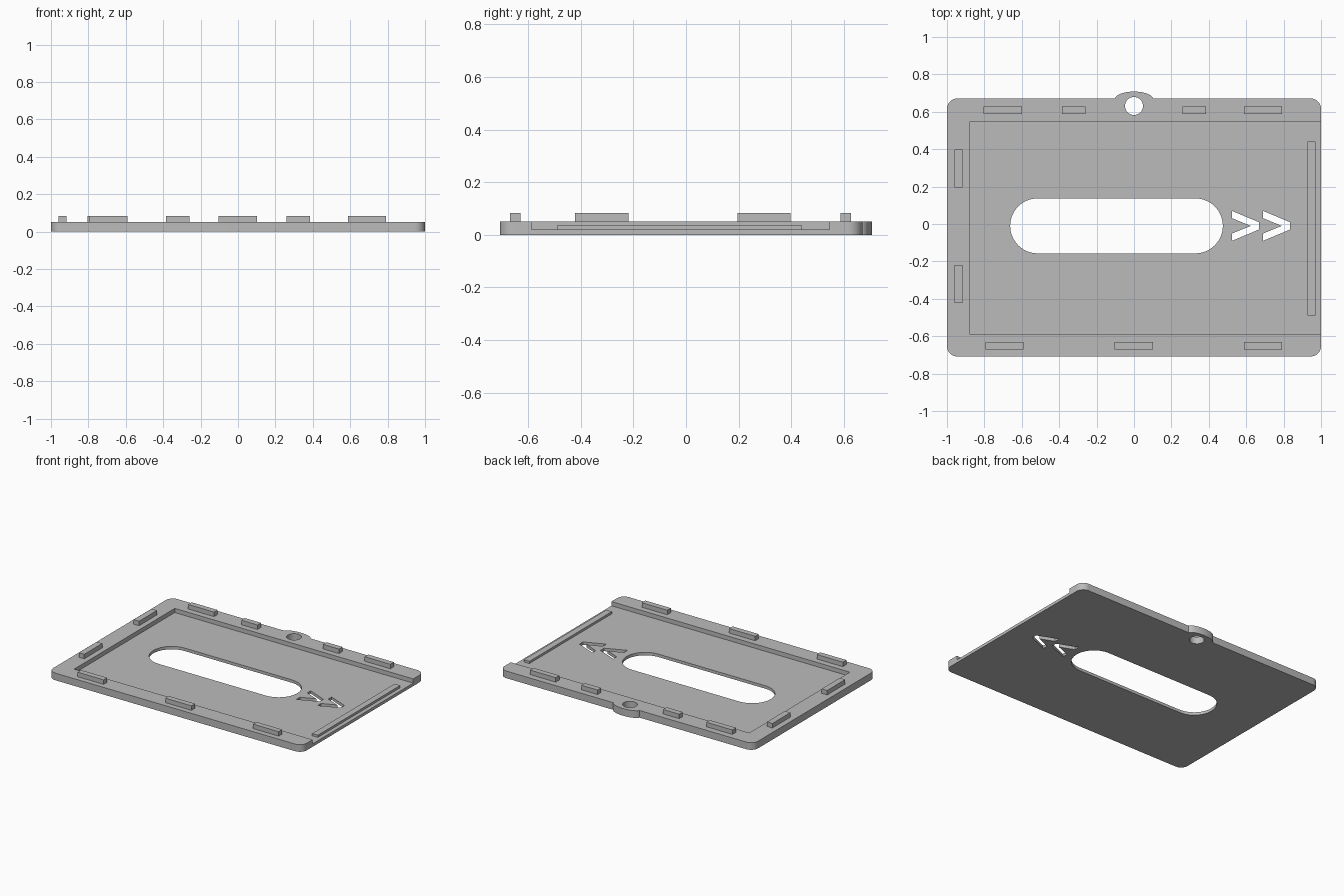
import bpy, bmesh
from math import sin, cos, pi, radians

cube = bpy.data.objects.get("Cube")
if cube:
    bpy.data.objects.remove(cube, do_unlink=True)

grey = bpy.data.materials.new("plain grey")
grey.use_nodes = True
grey.diffuse_color = (0.5, 0.5, 0.5, 1)
grey.node_tree.nodes["Principled BSDF"].inputs["Base Color"].default_value = grey.diffuse_color

FLOOR, TOP, PEG_TOP = 0.021, 0.051, 0.083


def arc(cx, cy, rx, ry, start, end, n):
    """Points along an elliptical arc, angles in degrees."""
    angles = [radians(start + (end - start) * i / n) for i in range(n + 1)]
    return [(cx + rx * cos(a), cy + ry * sin(a)) for a in angles]


def prism(name, outline, z0, z1):
    """Extrude a counter-clockwise outline from z0 to z1."""
    bm = bmesh.new()
    low = [bm.verts.new((x, y, z0)) for x, y in outline]
    high = [bm.verts.new((x, y, z1)) for x, y in outline]
    bm.faces.new(low[::-1])
    bm.faces.new(high)
    for i in range(len(low)):
        j = (i + 1) % len(low)
        bm.faces.new((low[i], low[j], high[j], high[i]))
    bmesh.ops.recalc_face_normals(bm, faces=bm.faces[:])
    mesh = bpy.data.meshes.new(name)
    bm.to_mesh(mesh)
    bm.free()
    mesh.materials.append(grey)
    obj = bpy.data.objects.new(name, mesh)
    bpy.context.collection.objects.link(obj)
    return obj


def block(name, x0, x1, y0, y1, z0, z1):
    return prism(name, [(x0, y0), (x1, y0), (x1, y1), (x0, y1)], z0, z1)


# Plate outline: rounded rectangle with a hanging tab on the back edge
back, front, r = 0.671, -0.708, 0.055
outline = (arc(-1 + r, front + r, r, r, 180, 270, 10)
           + arc(1 - r, front + r, r, r, 270, 360, 10)
           + arc(1 - r, back - r, r, r, 0, 90, 10)
           + arc(0, 0.665, 0.104, 0.043, 8, 172, 28)
           + arc(-1 + r, back - r, r, r, 90, 180, 10))
plate = prism("base_plate", outline, 0, TOP)

# Cutters: card pocket open on the +x side, thumb slot, hanging hole, arrows
cutters = [block("pocket_cutter", -0.88, 1.1, -0.588, 0.545, FLOOR, 0.2)]
h = 0.147
slot = arc(0.475 - h, -0.01, h, h, -90, 90, 28) + arc(-0.662 + h, -0.01, h, h, 90, 270, 28)
cutters.append(prism("thumb_slot_cutter", slot, -0.1, 0.15))
hole = arc(0, 0.631, 0.048, 0.048, 0, 360, 40)[:-1]
cutters.append(prism("hanging_hole_cutter", hole, -0.1, 0.15))
for i in range(2):
    x, y = 0.524 + 0.166 * i, -0.01
    arrow = [(x, y + 0.08), (x, y + 0.041), (x + 0.1, y), (x, y - 0.041),
             (x, y - 0.08), (x + 0.143, y - 0.02), (x + 0.143, y + 0.02)]
    cutters.append(prism("arrow_cutter", arrow, -0.1, 0.15))

bpy.context.view_layer.objects.active = plate
for cutter in cutters:
    mod = plate.modifiers.new("cut", "BOOLEAN")
    mod.operation = "DIFFERENCE"
    mod.solver = "EXACT"
    mod.object = cutter
    bpy.ops.object.modifier_apply(modifier=mod.name)
    bpy.data.objects.remove(cutter, do_unlink=True)

bpy.ops.object.select_all(action="DESELECT")
plate.select_set(True)
bpy.ops.object.shade_smooth_by_angle(angle=radians(30))

# Retaining ridge across the pocket opening
block("card_ridge", 0.927, 0.971, -0.488, 0.44, FLOOR - 0.005, 0.037)

# Locating pegs along the back, front and -x rims
for x0, x1 in [(-0.805, -0.6), (-0.385, -0.258), (0.258, 0.385), (0.588, 0.79)]:
    block("back_peg", x0, x1, 0.587, 0.627, TOP - 0.005, PEG_TOP)
for x0, x1 in [(-0.795, -0.59), (-0.104, 0.102), (0.588, 0.79)]:
    block("front_peg", x0, x1, -0.67, -0.63, TOP - 0.005, PEG_TOP)
for y0, y1 in [(0.195, 0.398), (-0.422, -0.218)]:
    block("side_peg", -0.96, -0.917, y0, y1, TOP - 0.005, PEG_TOP)
